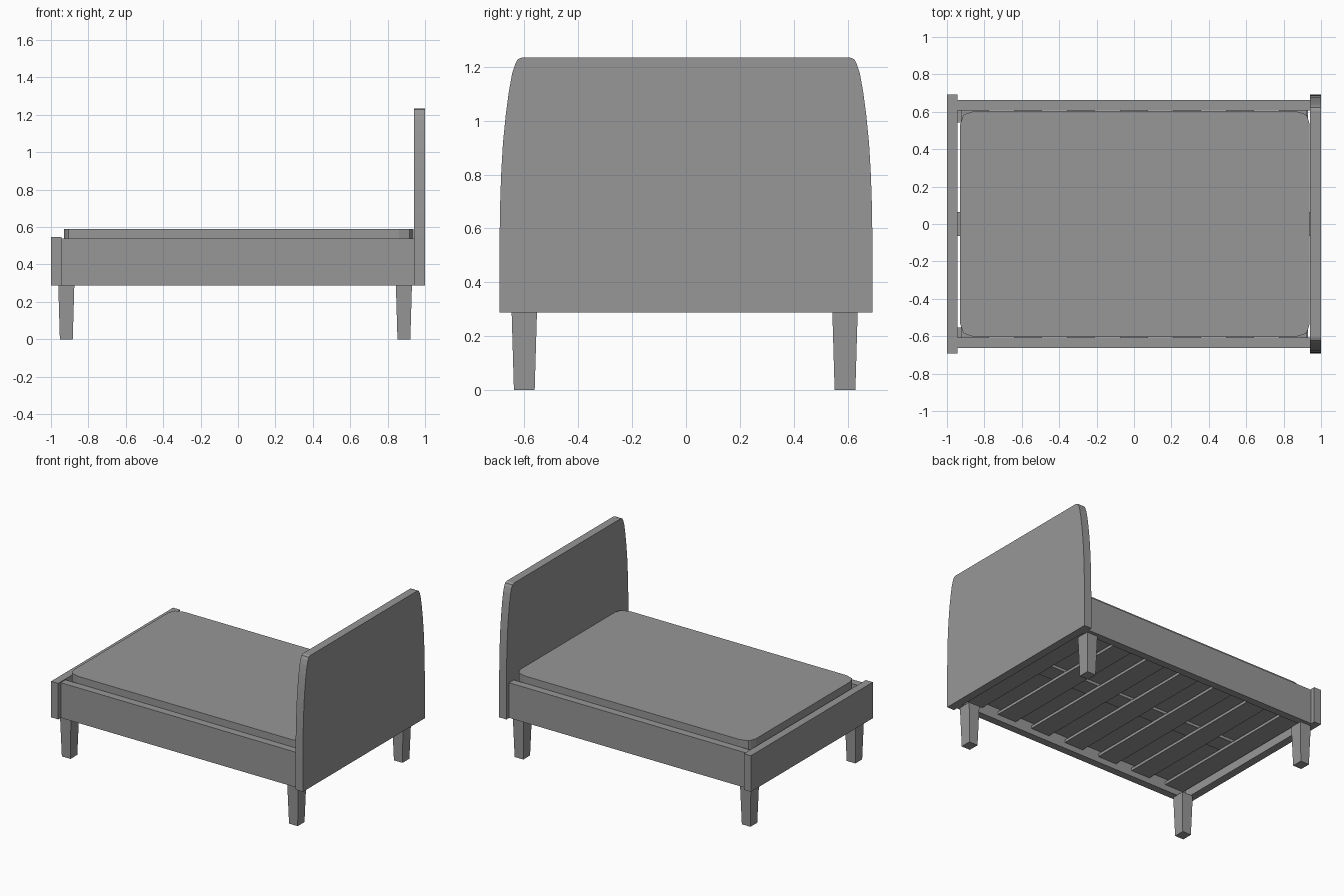
import bpy, bmesh

if "Cube" in bpy.data.objects:
    bpy.data.objects.remove(bpy.data.objects["Cube"])

# Dark grey finish shared by every part
grey = bpy.data.materials.new("dark_grey")
grey.diffuse_color = (0.31, 0.31, 0.31, 1)
grey.use_nodes = True
grey.node_tree.nodes["Principled BSDF"].inputs["Base Color"].default_value = grey.diffuse_color


def prism(name, pts, lo, hi, axis):
    """Extrude a 2D outline along z (points x, y) or x (points y, z)."""
    def place(p, t):
        return (p[0], p[1], t) if axis == 'z' else (t, p[0], p[1])
    bm = bmesh.new()
    face = bm.faces.new([bm.verts.new(place(p, lo)) for p in pts])
    top = bmesh.ops.extrude_face_region(bm, geom=[face])
    shift = (0, 0, hi - lo) if axis == 'z' else (hi - lo, 0, 0)
    verts = [v for v in top['geom'] if isinstance(v, bmesh.types.BMVert)]
    bmesh.ops.translate(bm, verts=verts, vec=shift)
    bmesh.ops.recalc_face_normals(bm, faces=bm.faces)
    mesh = bpy.data.meshes.new(name)
    bm.to_mesh(mesh)
    bm.free()
    mesh.materials.append(grey)
    obj = bpy.data.objects.new(name, mesh)
    bpy.context.collection.objects.link(obj)
    return obj


def box(name, x0, x1, y0, y1, z0, z1):
    return prism(name, [(x0, y0), (x1, y0), (x1, y1), (x0, y1)], z0, z1, 'z')


# Headboard with curved shoulders
side = [(0.692, 0.288), (0.692, 0.54), (0.690, 0.68), (0.686, 0.80), (0.679, 0.92),
        (0.669, 1.02), (0.657, 1.11), (0.645, 1.175), (0.634, 1.21),
        (0.624, 1.228), (0.607, 1.235)]
outline = side + [(-y, z) for y, z in reversed(side)]
prism("headboard", outline, 0.942, 1.0, 'x')

# Footboard and side rails
box("footboard", -1.0, -0.944, -0.692, 0.692, 0.288, 0.547)
for s, label in ((-1, "front"), (1, "back")):
    ys = sorted((s * 0.608, s * 0.662))
    box(label + "_side_rail", -0.944, 0.942, ys[0], ys[1], 0.288, 0.54)

# Tapered legs
for cx, end in ((-0.918, "foot"), (0.887, "head")):
    for cy, label in ((-0.6, "front"), (0.59, "back")):
        leg = box(f"{end}_{label}_leg", cx - 0.043, cx + 0.043, cy - 0.047, cy + 0.047, 0, 0.29)
        for v in leg.data.vertices:
            if v.co.z < 0.1:
                v.co.x = cx + (v.co.x - cx) * 0.8
                v.co.y = cy + (v.co.y - cy) * 0.82

# Slats and the centre beam above them
for i in range(7):
    x = (i - 3) * 0.283
    box(f"slat_{i + 1}", x - 0.075, x + 0.075, -0.608, 0.608, 0.33, 0.35)
box("centre_beam", -0.944, 0.942, -0.065, 0.065, 0.35, 0.37)

# Mattress with softly rounded corners
corner = [(0.934, 0.535), (0.921, 0.575), (0.912, 0.587), (0.855, 0.605)]
half = corner + [(-x, y) for x, y in reversed(corner)]
loop = half + [(-x, -y) for x, y in half]
mattress = prism("mattress", loop, 0.37, 0.59, 'z')
mattress.location.x = 0.005
